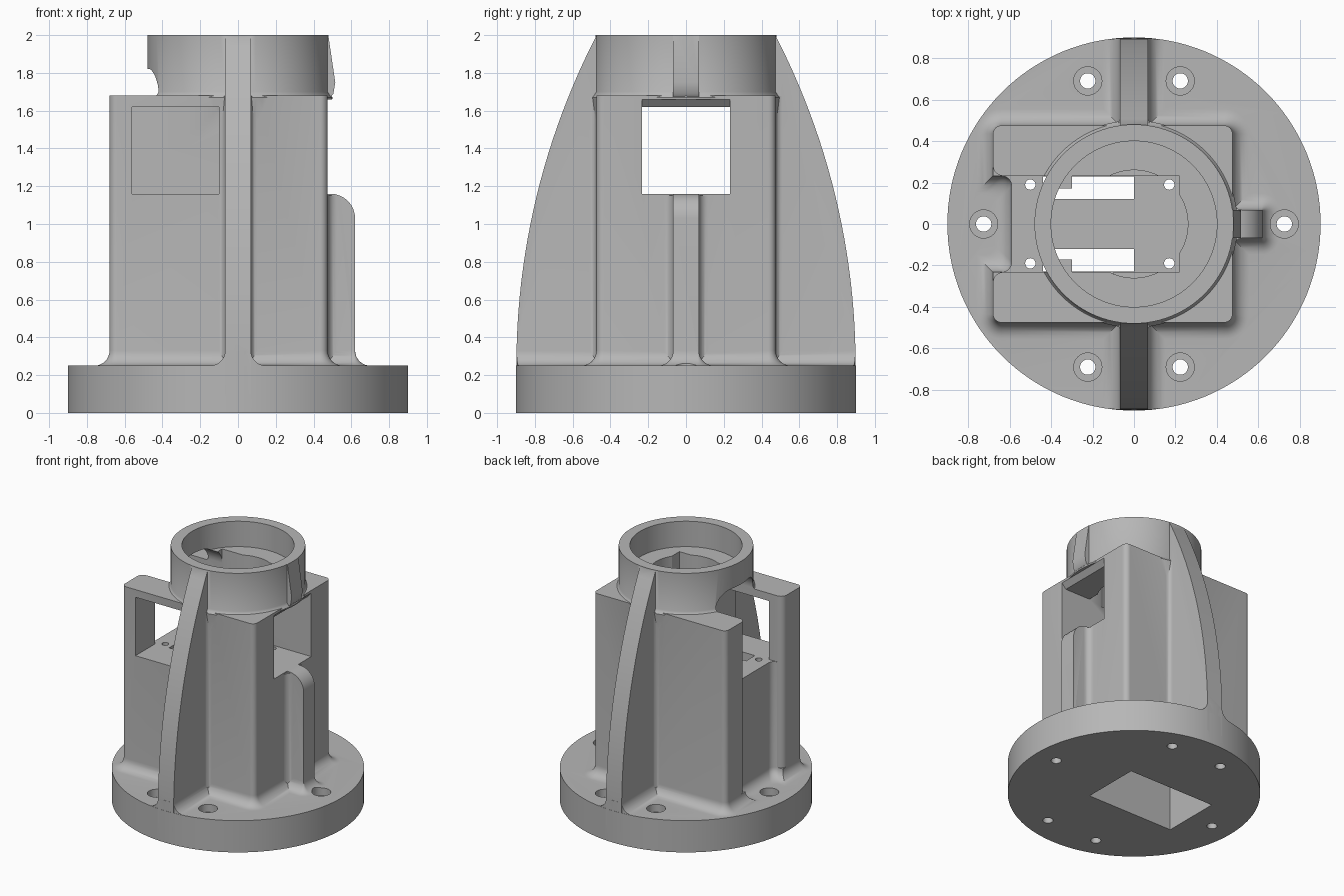
import bpy, bmesh, math

cube = bpy.data.objects.get("Cube")
if cube:
    bpy.data.objects.remove(cube, do_unlink=True)

BASE_TOP, BODY_TOP, TOP = 0.25, 1.68, 2.0
FILLET = 0.08
RIB = 0.068      # half thickness of the ribs
SLOT = 0.232     # half width of the cross slot


def loft(name, rings):
    """Solid through a list of equally long 3D rings."""
    bm = bmesh.new()
    loops = [[bm.verts.new(p) for p in ring] for ring in rings]
    for a, b in zip(loops, loops[1:]):
        for i in range(len(a)):
            j = (i + 1) % len(a)
            bm.faces.new((a[i], a[j], b[j], b[i]))
    bm.faces.new(loops[0][::-1])
    bm.faces.new(loops[-1])
    bmesh.ops.recalc_face_normals(bm, faces=bm.faces)
    mesh = bpy.data.meshes.new(name)
    bm.to_mesh(mesh)
    bm.free()
    ob = bpy.data.objects.new(name, mesh)
    bpy.context.collection.objects.link(ob)
    return ob


def prism(name, pts, axis, lo, hi):
    """Extrude a 2D profile along one axis."""
    place = {"x": lambda p, t: (t, p[0], p[1]),
             "y": lambda p, t: (p[0], t, p[1]),
             "z": lambda p, t: (p[0], p[1], t)}[axis]
    return loft(name, [[place(p, t) for p in pts] for t in (lo, hi)])


def box(name, x0, x1, y0, y1, z0, z1):
    return prism(name, [(x0, y0), (x1, y0), (x1, y1), (x0, y1)], "z", z0, z1)


def arc(cx, cy, r, a0, a1, n=8):
    angles = [math.radians(a0 + (a1 - a0) * i / n) for i in range(n + 1)]
    return [(cx + r * math.cos(a), cy + r * math.sin(a)) for a in angles]


def rod(name, x, y, r, z0, z1, n=32):
    return prism(name, arc(x, y, r, 0, 360, n)[:-1], "z", z0, z1)


def round_rect(x0, x1, y0, y1, r, grow=0.0):
    pts, q = [], r + max(grow, 0)
    s = grow if grow < 0 else 0
    for cx, cy, a in ((x1 - r + s, y1 - r + s, 0), (x0 + r - s, y1 - r + s, 90),
                      (x0 + r - s, y0 + r - s, 180), (x1 - r + s, y0 + r - s, 270)):
        pts += arc(cx, cy, q, a, a + 90)
    return pts


def flared(name, rect, r, top, sign=1):
    """Rounded block whose foot sweeps out (or in) to meet the flange."""
    levels = [(0.15, FILLET)]
    for i in range(9):
        t = math.radians(90 * i / 8)
        levels.append((BASE_TOP + FILLET * (1 - math.cos(t)), FILLET * (1 - math.sin(t))))
    if top > levels[-1][0] + 0.01:
        levels.append((top, 0))
    return loft(name, [[(x, y, z) for x, y in round_rect(*rect, r, sign * g)]
                       for z, g in levels])


def corner(name, x, y, sx, sy, r, z0, z1):
    """Square corner minus a quarter disc, for vertical fillets and rounds."""
    e = 0.01
    pts = [(-e, -e), (r, -e)] + arc(r, r, r, 270, 180) + [(-e, r)]
    return prism(name, [(x + sx * u, y + sy * v) for u, v in pts], "z", z0, z1)


def combine(target, tool, operation):
    mod = target.modifiers.new("combine", "BOOLEAN")
    mod.operation, mod.solver, mod.object = operation, "EXACT", tool
    graph = bpy.context.evaluated_depsgraph_get()
    mesh = bpy.data.meshes.new_from_object(target.evaluated_get(graph))
    target.modifiers.clear()
    target.data = mesh
    bpy.data.objects.remove(tool, do_unlink=True)


def add(tool):
    combine(housing, tool, "UNION")


def cut(tool):
    combine(housing, tool, "DIFFERENCE")


# Square body with a channel down its open side
housing = flared("bearing_housing", (-0.68, 0.475, -0.475, 0.475), 0.04, BODY_TOP)
cut(flared("side_channel", (-1.1, -0.59, -SLOT, SLOT), 0.05, 1.9, -1))
for s in (-1, 1):
    cut(corner("channel_round", -0.68, s * SLOT, 1, s, 0.05, BASE_TOP + FILLET, 1.8))

# Round flange and collar
add(rod("flange", 0, 0, 0.9, 0, BASE_TOP, 128))
collar_steps = [(1.5, 0.48), (1.67, 0.5), (1.685, 0.488), (1.7, 0.48), (TOP, 0.48)]
add(loft("collar", [[(x, y, z) for x, y in arc(0, 0, r, 0, 360, 96)[:-1]]
                    for z, r in collar_steps]))

# Curved front and back ribs
R = 3.815
sweep = math.degrees(math.asin((TOP - BASE_TOP) / R))
for s in (-1, 1):
    curve = arc(0.898 - R, BASE_TOP, R, 0, sweep, 24)
    profile = [(0.3, 0.1), (0.898, 0.1)] + curve + [(0.3, TOP)]
    add(prism("curved_rib", [(s * y, z) for y, z in profile], "x", -RIB, RIB))
    for t in (-1, 1):
        add(corner("rib_fillet", t * RIB, s * 0.475, t, s, 0.035, 0.2, BODY_TOP - 0.002))
skirt = flared("rib_foot", (-RIB, RIB, -1, 1), 0.005, BASE_TOP + FILLET)
combine(skirt, rod("rim_limit", 0, 0, 0.8985, 0, 1, 128), "INTERSECT")
add(skirt)

# Short side rib with a rounded top, and the small rib over the window
profile = [(0.3, 0.1), (0.62, 0.1)] + arc(0.49, 1.03, 0.13, 0, 90) + [(0.3, 1.16)]
add(prism("side_rib", profile, "y", -RIB, RIB))
add(flared("side_rib_foot", (0.3, 0.62, -RIB, RIB), 0.005, BASE_TOP + FILLET))
for s in (-1, 1):
    add(corner("side_fillet", 0.475, s * RIB, 1, s, 0.05, 0.2, 1.15))
add(prism("window_rib", [(0.42, 1.64), (0.475, 1.65), (0.505, 1.69), (0.515, 1.75),
                         (0.478, TOP), (0.42, TOP)], "y", -RIB, RIB))

# Collar bore and the pocket beneath it
cut(rod("bore", 0, 0, 0.4, 1.8, 2.2, 96))
cut(rod("inner_bore", 0, 0, 0.26, 1.6, 1.9, 64))
cut(box("pocket", -0.3, 0.22, -SLOT, SLOT, 1.4, 1.85))

# Cross slot, its arched open end, and the front window
cut(prism("cross_slot", [(-0.9, 1.16), (0.8, 1.16), (0.8, 1.66), (0.475, 1.66),
                         (0.44, 1.62), (-0.9, 1.62)], "y", -SLOT, SLOT))
arch = [(-SLOT, 1.4), (SLOT, 1.4)] + arc(SLOT - 0.13, 1.69, 0.13, 0, 90) \
    + arc(0.13 - SLOT, 1.69, 0.13, 90, 180)
cut(prism("arched_end", arch, "x", -0.9, -0.28))
cut(box("front_window", -0.56, -0.1, -0.7, -0.1, 1.16, 1.62))

# Hollow under the shelf, with shelf openings and screw holes
cut(box("base_hollow", -0.53, 0.22, -0.23, 0.23, -0.1, 1.06))
for s in (-1, 1):
    y0, y1 = sorted((s * 0.12, s * 0.228))
    cut(box("shelf_opening", -0.44, 0, y0, y1, 0.9, 1.3))
    for x in (-0.5, 0.17):
        cut(rod("shelf_hole", x, s * 0.19, 0.025, 0.9, 1.3, 20))

# Counterbored bolt holes in the flange
bolts = [(s * 0.725, 0) for s in (-1, 1)]
bolts += [(s * 0.223, t * 0.69) for s in (-1, 1) for t in (-1, 1)]
for x, y in bolts:
    cut(rod("bolt_hole", x, y, 0.037, -0.1, 0.4))
    cut(rod("counterbore", x, y, 0.068, 0.19, 0.4))

# Finish
grey = bpy.data.materials.new("plain grey")
grey.use_nodes = True
colour = (0.47, 0.47, 0.47, 1)
grey.diffuse_color = colour
grey.node_tree.nodes["Principled BSDF"].inputs["Base Color"].default_value = colour
housing.data.materials.clear()
housing.data.materials.append(grey)
bpy.ops.object.select_all(action="DESELECT")
housing.select_set(True)
bpy.context.view_layer.objects.active = housing
bpy.ops.object.shade_smooth_by_angle(angle=math.radians(30))
